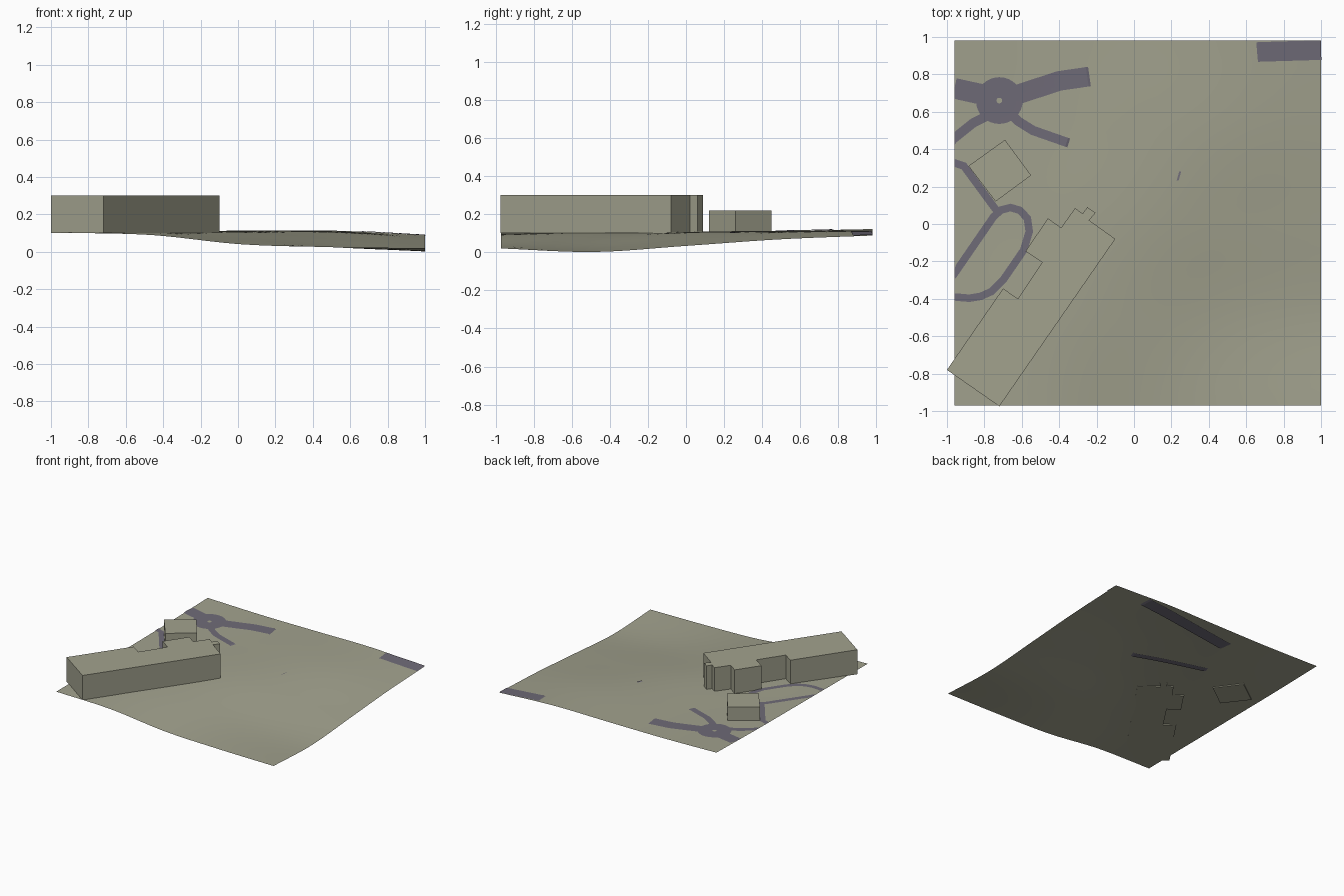
import bpy, bmesh, math
from mathutils import Vector

cube = bpy.data.objects.get("Cube")
if cube:
    bpy.data.objects.remove(cube)


def material(name, rgb):
    m = bpy.data.materials.new(name)
    m.use_nodes = True
    m.diffuse_color = (*rgb, 1)
    m.node_tree.nodes["Principled BSDF"].inputs["Base Color"].default_value = (*rgb, 1)
    return m


STONE = material("warm grey", (0.36, 0.36, 0.27))
ASPHALT = material("purple grey", (0.158, 0.146, 0.185))

X0, X1, Y0, Y1 = -0.96, 1.0, -0.97, 0.98

# Ground heights, rows from front to back, columns from -x to +x
HEIGHTS = [
    [0.102, 0.090, 0.040, 0.025, 0.020],
    [0.105, 0.104, 0.072, 0.028, 0.002],
    [0.108, 0.107, 0.103, 0.068, 0.034],
    [0.112, 0.108, 0.112, 0.103, 0.068],
    [0.122, 0.112, 0.112, 0.113, 0.088],
]


def spline(vals, t):
    """Smooth curve through evenly spaced values, t from 0 to 1."""
    n = len(vals) - 1
    t = min(max(t, 0), 1) * n
    i = min(int(t), n - 1)
    f = t - i
    b, c = vals[i], vals[i + 1]
    a = vals[i - 1] if i > 0 else 2 * b - c
    d = vals[i + 2] if i + 2 <= n else 2 * c - b
    return b + 0.5 * f * (c - a + f * (2 * a - 5 * b + 4 * c - d + f * (3 * (b - c) + d - a)))


def ground(x, y):
    u, v = (x - X0) / (X1 - X0), (y - Y0) / (Y1 - Y0)
    return max(0, spline([spline(row, u) for row in HEIGHTS], v))


def finish(name, bm, mat, smooth=False):
    mesh = bpy.data.meshes.new(name)
    bm.to_mesh(mesh)
    bm.free()
    mesh.materials.append(mat)
    for p in mesh.polygons:
        p.use_smooth = smooth
    obj = bpy.data.objects.new(name, mesh)
    bpy.context.collection.objects.link(obj)
    return obj


def building(name, outline, bottom, top):
    bm = bmesh.new()
    base = bm.faces.new([bm.verts.new((x, y, bottom)) for x, y in outline])
    ext = bmesh.ops.extrude_face_region(bm, geom=[base], use_keep_orig=True)
    for v in ext["geom"]:
        if isinstance(v, bmesh.types.BMVert):
            v.co.z = top
    bmesh.ops.recalc_face_normals(bm, faces=bm.faces)
    finish(name, bm, STONE)


def strip(name, rows):
    """Skin a sheet over rows of flat points with a lift above the ground."""
    bm = bmesh.new()
    grid = [[bm.verts.new((p.x, p.y, ground(p.x, p.y) + lift)) for p in row] for row, lift in rows]
    for r, s in zip(grid, grid[1:]):
        for k in range(len(r) - 1):
            bm.faces.new((r[k], s[k], s[k + 1], r[k + 1]))
    finish(name, bm, ASPHALT)


LIFT, SUNK = 0.004, -0.006


def road(name, points, width, buried=None):
    """Draped road; it dips under the ground where x lies in the buried range."""
    pts = [Vector(p) for p in points]
    dirs = [(b - a).normalized() for a, b in zip(pts, pts[1:])]
    rows = []
    for i, (a, b) in enumerate(zip(pts, pts[1:])):
        ta = dirs[i] + dirs[max(i - 1, 0)]
        tb = dirs[i] + dirs[min(i + 1, len(dirs) - 1)]
        sides = []
        for t in (ta.normalized(), tb.normalized()):
            sides.append(Vector((-t.y, t.x)) * width / 2 / max(t.dot(dirs[i]), 0.5))
        steps = max(1, math.ceil((b - a).length / 0.03))
        for k in range(steps + (i == len(dirs) - 1)):
            f = k / steps
            c, n = a.lerp(b, f), sides[0].lerp(sides[1], f)
            low = buried and buried[0] < c.x < buried[1]
            row = [c + n * s for s in (1, 0.5, 0, -0.5, -1)]
            for p in row:
                p.x, p.y = max(p.x, X0), min(p.y, Y1)
            rows.append((row, SUNK if low else LIFT))
    strip(name, rows)


# Rolling ground sheet
N = 40
bm = bmesh.new()
bmesh.ops.create_grid(bm, x_segments=N, y_segments=N, size=1)
for v in bm.verts:
    x = X0 + (v.co.x + 1) / 2 * (X1 - X0)
    y = Y0 + (v.co.y + 1) / 2 * (Y1 - Y0)
    v.co = (x, y, ground(x, y))
finish("ground", bm, STONE, smooth=True)

# Long stepped hall and small block
building("long_hall", [
    (-1, -0.78), (-0.72, -0.975), (-0.1, -0.08), (-0.24, 0.02), (-0.205, 0.06),
    (-0.25, 0.09), (-0.275, 0.055), (-0.315, 0.085), (-0.39, -0.02), (-0.46, 0.03),
    (-0.58, -0.145), (-0.49, -0.205), (-0.62, -0.4), (-0.7, -0.345)], 0.1, 0.3)
building("small_block", [(-0.885, 0.31), (-0.74, 0.12), (-0.55, 0.26), (-0.69, 0.45)], 0.1, 0.22)

# Roundabout ring
hub = Vector((-0.72, 0.66))
rows = []
for i in range(33):
    a = math.tau * i / 32
    d = Vector((math.cos(a), math.sin(a)))
    rows.append(([hub + d * r for r in (0.125, 0.09, 0.05, 0.015)], LIFT))
strip("roundabout", rows)

# Roads leaving the roundabout
road("main_road", [(-0.63, 0.69), (-0.4, 0.765), (-0.25, 0.787), (0.67, 0.92), (1, 0.93)],
     0.105, (-0.24, 0.67))
road("west_road", [(-0.96, 0.725), (-0.8, 0.69)], 0.11)
road("south_west_road", [(-0.985, 0.44), (-0.86, 0.54), (-0.79, 0.575)], 0.05)
road("south_east_road", [(-0.66, 0.59), (-0.62, 0.55), (-0.54, 0.5), (-0.36, 0.437),
                         (0.22, 0.262), (0.245, 0.255)], 0.05, (-0.35, 0.225))

# Paths and driveway loop
road("link_path", [(-0.97, 0.33), (-0.91, 0.31), (-0.73, 0.065)], 0.04)
road("driveway_loop", [
    (-0.97, -0.28), (-0.75, 0.04), (-0.71, 0.075), (-0.66, 0.088), (-0.61, 0.073),
    (-0.57, 0.03), (-0.56, -0.04), (-0.59, -0.14), (-0.7, -0.3), (-0.76, -0.36),
    (-0.82, -0.387), (-0.88, -0.397), (-0.96, -0.39)], 0.04)
